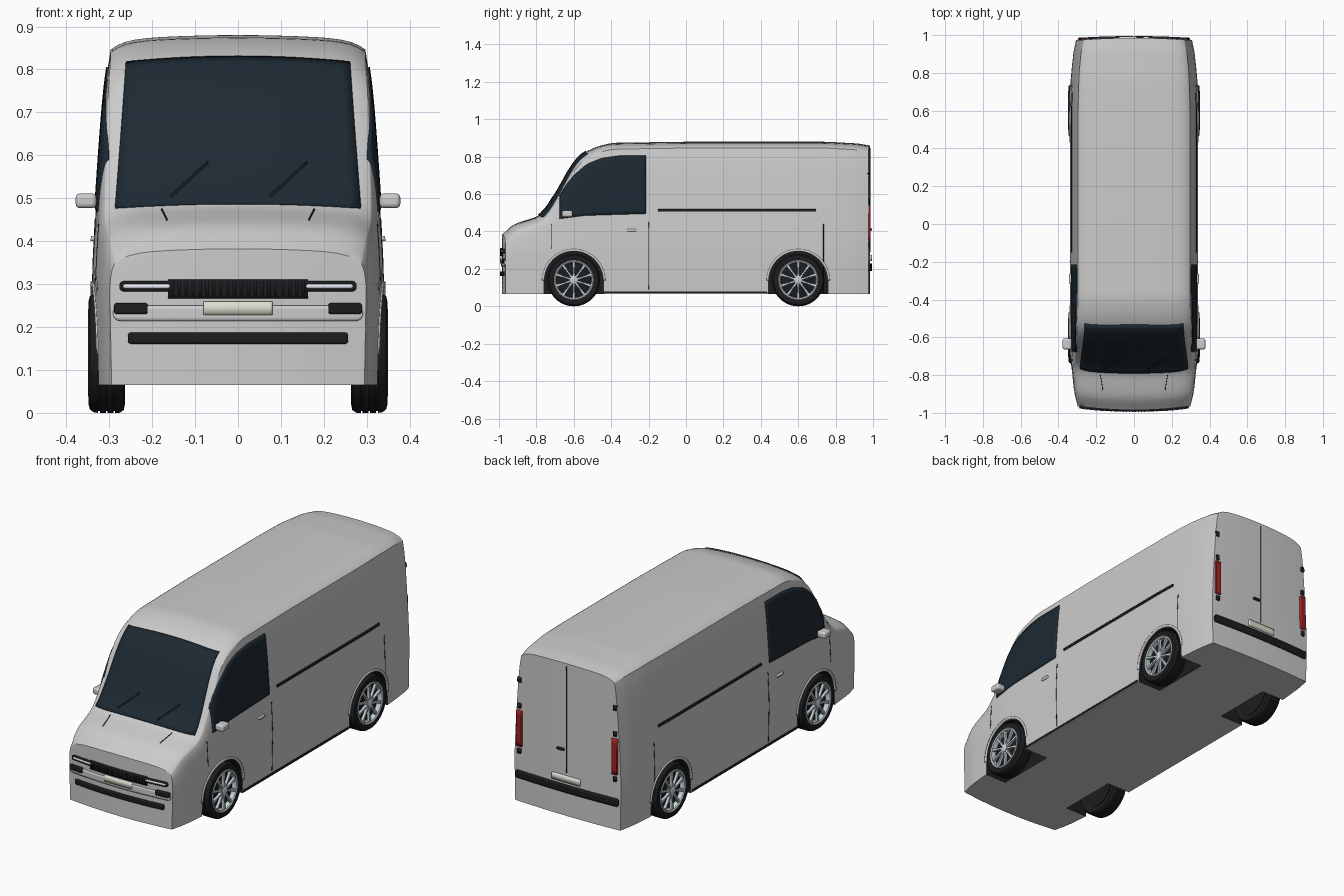
import bpy, bmesh
from math import sin, cos, pi, sqrt
from mathutils import Vector, Matrix
from mathutils.bvhtree import BVHTree

if "Cube" in bpy.data.objects:
    bpy.data.objects.remove(bpy.data.objects["Cube"])


def mat(name, r, g, b):
    m = bpy.data.materials.new(name)
    m.diffuse_color = (r, g, b, 1)
    m.use_nodes = True
    m.node_tree.nodes["Principled BSDF"].inputs["Base Color"].default_value = m.diffuse_color
    return m


BLACK = mat("black_trim", .012, .012, .014)
GLASS = mat("dark_glass", .012, .022, .032)
RED = mat("red_lens", .35, .015, .015)
CREAM = mat("plate_cream", .72, .72, .62)
ALLOY = mat("alloy", .55, .63, .66)
LAMP = mat("lamp_white", .8, .84, .9)
PAINT = mat("paint", .7, .7, .7)


def finish(name, bm, m=None, mirror=False, thick=0, bevel=0, angle=.7):
    bmesh.ops.remove_doubles(bm, verts=bm.verts, dist=1e-5)
    bmesh.ops.recalc_face_normals(bm, faces=bm.faces)
    for f in bm.faces:
        f.smooth = True
    me = bpy.data.meshes.new(name)
    bm.to_mesh(me)
    bm.free()
    me.set_sharp_from_angle(angle=angle)
    ob = bpy.data.objects.new(name, me)
    bpy.context.collection.objects.link(ob)
    if m:
        me.materials.append(m)
    if thick:
        s = ob.modifiers.new("Solidify", 'SOLIDIFY')
        s.thickness, s.offset = thick, 0
    if bevel:
        b = ob.modifiers.new("Bevel", 'BEVEL')
        b.width, b.segments = bevel, 3
    if mirror:
        ob.modifiers.new("Mirror", 'MIRROR')
    return ob


def grid(bm, nu, nv, f):
    v = [[bm.verts.new(f(i / nu, j / nv)) for j in range(nv + 1)] for i in range(nu + 1)]
    for i in range(nu):
        for j in range(nv):
            bm.faces.new((v[i][j], v[i + 1][j], v[i + 1][j + 1], v[i][j + 1]))


def interp(pts, x):
    if x <= pts[0][0]:
        return pts[0][1]
    for (a, p), (b, q) in zip(pts, pts[1:]):
        if x <= b:
            return p + (q - p) * (x - a) / (b - a)
    return pts[-1][1]


def soft(pts, x, d=.025):
    return sum(interp(pts, x + k * d / 2) for k in range(-2, 3)) / 5


# Body shell: a mapped box driven by roofline, plan and side taper
ROOF = [(-.985, .37), (-.965, .405), (-.92, .44), (-.785, .483), (-.75, .515), (-.69, .61), (-.61, .755),
        (-.555, .818), (-.48, .853), (-.4, .874), (0, .88), (.75, .88), (.93, .87), (.985, .858)]
PLAN = [(-.985, .87), (-.96, .9), (-.9, .935), (-.8, .965), (-.6, 1), (.6, 1), (.8, .98), (.93, .94), (.985, .9)]
SIDE = [(.065, .335), (.3, .34), (.45, .333), (.86, .306)]
Y0, Y1 = -.985, .985


def shell(u, w, t):
    u, w, y = sin(pi * (u - .5)), sin(pi / 2 * w), Y0 + (Y1 - Y0) * t
    z = .065 + w * (soft(ROOF, y) - .065)
    x = u * interp(SIDE, z) * soft(PLAN, y) * (1 - .03 * w ** 12)
    z -= w ** 4 * (.012 * u * u + .022 * u ** 10)
    y += .02 * u * u * max(0, (-.3 - y) / .685) - .01 * u * u * max(0, (y - .7) / .285)
    return x, y, z


NU, NW, NY = 20, 18, 90
bm = bmesh.new()
for e in (0, 1):
    grid(bm, NU, NY, lambda s, t: shell(s, e, t))
    grid(bm, NW, NY, lambda s, t: shell(e, s, t))
    grid(bm, NU, NW, lambda s, t: shell(s, t, e))
bmesh.ops.remove_doubles(bm, verts=bm.verts, dist=1e-5)
tree = BVHTree.FromBMesh(bm)
body = finish("van_body", bm, PAINT)

# Wheel arch openings cut from the body
for yc in (-.6, .6):
    for sx in (-1, 1):
        bm = bmesh.new()
        pts = [(.158 * cos(a * pi / 24), .137 + .158 * sin(a * pi / 24)) for a in range(25)]
        pts += [(-.163, 0), (.163, 0)]
        face = bm.faces.new([bm.verts.new((sx * .2, yc + p, z)) for p, z in pts])
        ext = bmesh.ops.extrude_face_region(bm, geom=[face])
        for g in ext["geom"]:
            if isinstance(g, bmesh.types.BMVert):
                g.co.x = sx * .5
        cutter = finish("arch_cutter", bm, BLACK)
        cutter.hide_render = True
        b = body.modifiers.new("Arch", 'BOOLEAN')
        b.operation, b.object, b.material_mode = 'DIFFERENCE', cutter, 'TRANSFER'
        bpy.context.view_layer.objects.active = body
        bpy.ops.object.modifier_apply(modifier=b.name)
        bpy.data.objects.remove(cutter)
body.select_set(True)
bpy.ops.object.shade_smooth_by_angle(angle=.7)


# Panels projected on the body from the front (F), back (B) or right side (R)
def hit(view, a, b):
    for k in range(12):
        o, d = {'F': ((a, -2, b), (0, 1, 0)), 'B': ((a, 2, b), (0, -1, 0)), 'R': ((2, a, b), (-1, 0, 0))}[view]
        p = tree.ray_cast(Vector(o), Vector(d))[0]
        if p:
            return p
        a, b = a * .99, b * .985
    return Vector((a, 0, b))


def panel(name, view, f, m, off=.005, nu=12, nv=4, mirror=False):
    bm = bmesh.new()
    grid(bm, nu, nv, lambda s, t: hit(view, *f(s, t)))
    return finish(name, bm, m, mirror, thick=2 * off)


def bar(a0, a1, b0, b1, r=0):
    def f(s, t):
        s = (1 - cos(pi * s)) / 2
        a, h = a0 + (a1 - a0) * s, (b1 - b0) / 2
        d = min(abs(a - a0), abs(a - a1))
        if d < r:
            h -= .95 * (r - sqrt(max(0, r * r - (r - d) ** 2)))
        return a, (b0 + b1) / 2 + h * (2 * t - 1)
    return f


def line(p, q, w=.003):
    p, q = Vector(p), Vector(q)
    n = (q - p).normalized().orthogonal() * w
    return lambda s, t: tuple(p.lerp(q, s) + n * (t - .5))


# Glazing
def screen(s, t):
    u = 2 * s - 1
    x = u * (.285 - .025 * t)
    return x, .486 - .01 * u * u + t * (.341 - .003 * u * u)


panel("windscreen", 'F', screen, GLASS, .006, 24, 24)
WTOP = [(-.675, .59), (-.64, .65), (-.6, .7), (-.53, .76), (-.45, .792), (-.36, .805), (-.215, .805)]
WLOW = [(-.675, .468), (-.54, .485), (-.215, .495)]


def door_glass(s, t):
    y = -.675 + .46 * s
    lo = interp(WLOW, y)
    return y, lo + (interp(WTOP, y) - lo) * t


panel("door_window", 'R', door_glass, GLASS, .004, 24, 14, True)

# Wipers and bonnet gaps
for i, x in enumerate((-.155, .075)):
    panel("wiper", 'F', line((x, .5), (x + .085, .58), .005), BLACK, .009, 8, 1)
panel("bonnet_gap", 'F', line((.165, .448), (.178, .474)), BLACK, .002, 6, 1, True)

# Side trim, door gaps, sill and handle
panel("side_rail", 'R', bar(-.15, .695, .506, .519), BLACK, .004, 24, 2, True)
for y, z0, z1 in ((-.2, .09, .45), (.735, .07, .44), (-.72, .31, .44)):
    panel("door_gap", 'R', line((y, z0), (y, z1)), BLACK, .0012, 8, 1, True)
panel("sill_trim", 'R', bar(-.435, .43, .07, .08), BLACK, .003, 20, 1, True)
panel("door_handle", 'R', bar(-.315, -.265, .4, .412, .005), PAINT, .008, 12, 2, True)
for yc in (-.6, .6):
    panel("arch_lip", 'R', lambda s, t: (yc + (.157 + .012 * t) * cos(pi * s),
          .137 + (.157 + .012 * t) * sin(pi * s)), PAINT, .004, 32, 2, True)

# Front face
panel("grille", 'F', bar(-.163, .163, .267, .311), BLACK, .007, 20, 4)
for k in range(20):
    x = -.152 + k * .016
    panel("grille_rib", 'F', bar(x - .003, x + .003, .27, .308), BLACK, .010, 1, 1)
panel("headlamp", 'F', bar(.15, .275, .283, .307, .01), BLACK, .008, 20, 4, True)
panel("headlamp_strip", 'F', bar(.158, .266, .29, .3, .004), LAMP, .011, 16, 2, True)
panel("bumper_lip", 'F', bar(-.29, .29, .214, .25, .015), PAINT, .005, 24, 4)
panel("fog_lamp", 'F', bar(.21, .287, .23, .256, .006), BLACK, .010, 16, 4, True)
panel("front_plate", 'F', bar(-.08, .08, .228, .26), CREAM, .009, 8, 2)
panel("lower_intake", 'F', bar(-.255, .255, .161, .187, .006), BLACK, .009, 30, 4)

# Rear face
panel("rear_door_gap", 'B', line((0, .29), (0, .845)), BLACK, .0015, 16, 1)
panel("tail_lamp", 'B', bar(.26, .29, .355, .54), RED, .010, 6, 8, True)
for z in (.33, .565, .7):
    panel("rear_hinge", 'B', bar(.267, .285, z - .012, z + .012), BLACK, .008, 3, 2, True)
panel("rear_bumper_strip", 'B', bar(-.296, .296, .19, .228, .008), BLACK, .010, 30, 4)
panel("rear_plate", 'B', bar(-.08, .08, .243, .275), CREAM, .009, 8, 2)
panel("rear_handle", 'B', bar(.012, .05, .405, .415), BLACK, .010, 4, 1)


# Door mirrors
def cube(bm, loc, size, rot=Matrix()):
    bmesh.ops.create_cube(bm, size=1, matrix=rot @ Matrix.Translation(loc) @ Matrix.Diagonal((*size, 1)))


bm = bmesh.new()
cube(bm, (.354, -.635, .494), (.048, .058, .034))
finish("door_mirror", bm, PAINT, True, bevel=.01)
bm = bmesh.new()
cube(bm, (.328, -.635, .49), (.03, .025, .014))
finish("mirror_arm", bm, BLACK, True)


# Wheels
def lathe(name, prof, m, yc, n=48):
    bm = bmesh.new()
    k = len(prof) - 1

    def f(s, t):
        x, r = prof[round(t * k)]
        return x, yc + r * cos(2 * pi * s), .14 + r * sin(2 * pi * s)
    grid(bm, n, k, f)
    finish(name, bm, m, True)


for yc in (-.6, .6):
    tyre = [(.27, .1), (.263, .118), (.266, .133), (.276, .14)]
    for x in (.288, .306, .324):
        tyre += [(x - .002, .14), (x - .002, .136), (x + .002, .136), (x + .002, .14)]
    tyre += [(.335, .139), (.345, .132), (.348, .12), (.344, .106), (.33, .104)]
    lathe("tyre", tyre, BLACK, yc)
    lathe("wheel_back", [(.265, 0), (.265, .105), (.318, .103), (.322, .09), (.326, .0)], BLACK, yc)
    lathe("rim_ring", [(.32, .106), (.346, .107), (.349, .102), (.345, .095), (.32, .093), (.32, .106)], ALLOY, yc)
    lathe("wheel_hub", [(.322, .024), (.345, .022), (.349, .014), (.349, 0)], ALLOY, yc, 24)
    bm = bmesh.new()
    for k in range(10):
        rot = Matrix.Translation((0, yc, .14)) @ Matrix.Rotation(2 * pi * k / 10, 4, 'X')
        for o in (-.006, .006):
            tilt = Matrix.Rotation(o * 12, 4, 'X')
            cube(bm, (.336, o * .6, .057), (.014, .008, .082), rot @ tilt)
    finish("wheel_spokes", bm, ALLOY, True)
